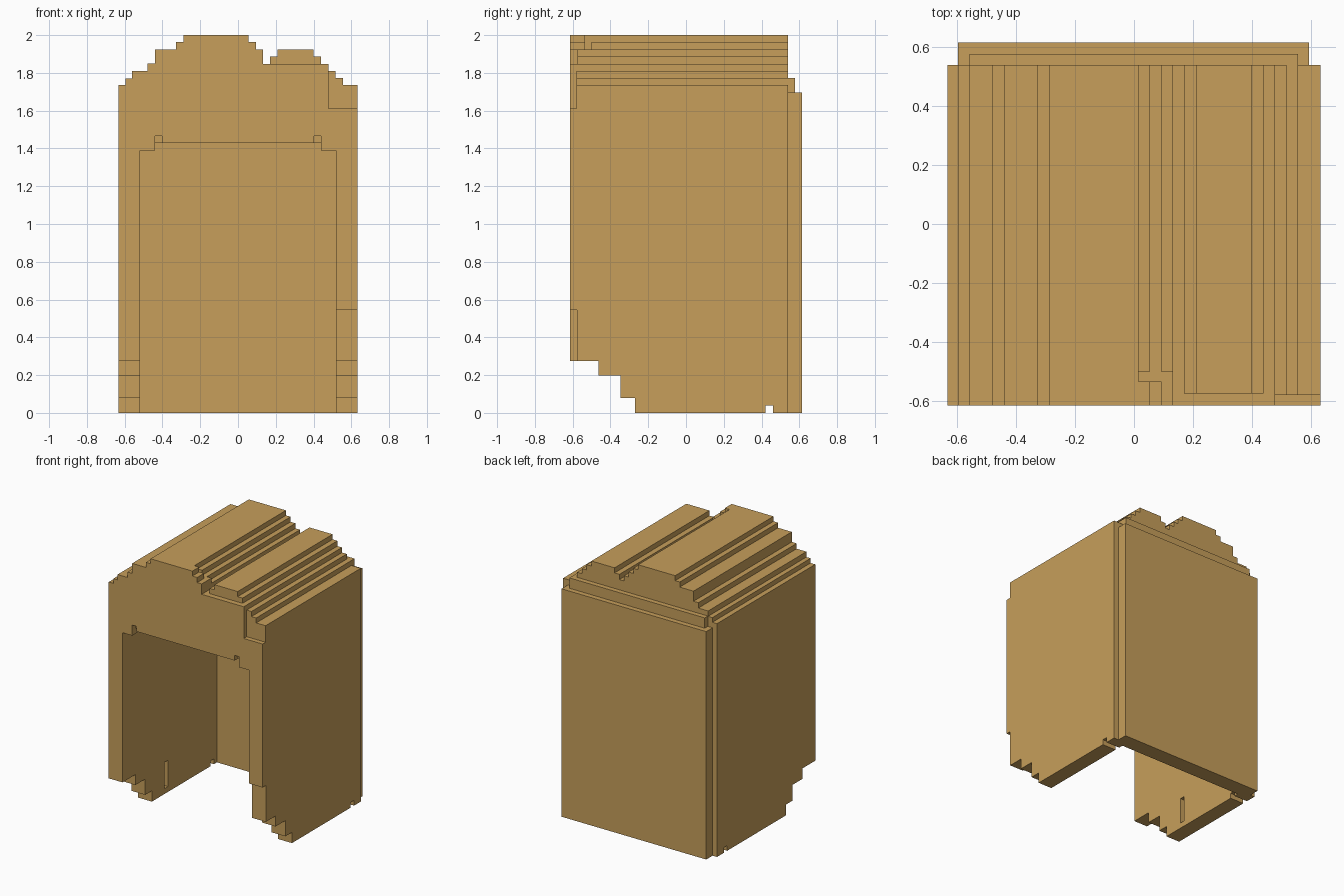
import bpy
import bmesh

if "Cube" in bpy.data.objects:
    bpy.data.objects.remove(bpy.data.objects["Cube"])

mat = bpy.data.materials.new("tan")
mat.diffuse_color = (0.57, 0.345, 0.104, 1)
mat.use_nodes = True
mat.node_tree.nodes["Principled BSDF"].inputs["Base Color"].default_value = mat.diffuse_color


def prism(name, pts, lo, hi, axis="y"):
    """Extrude a profile: (x, z) along y, or (y, z) along x."""
    def place(p, t):
        return (p[0], t, p[1]) if axis == "y" else (t, p[0], p[1])
    bm = bmesh.new()
    a = [bm.verts.new(place(p, lo)) for p in pts]
    b = [bm.verts.new(place(p, hi)) for p in pts]
    bm.faces.new(a)
    bm.faces.new(b[::-1])
    n = len(pts)
    for i in range(n):
        j = (i + 1) % n
        bm.faces.new((a[j], a[i], b[i], b[j]))
    bmesh.ops.recalc_face_normals(bm, faces=bm.faces)
    me = bpy.data.meshes.new(name)
    bm.to_mesh(me)
    bm.free()
    me.materials.append(mat)
    ob = bpy.data.objects.new(name, me)
    bpy.context.collection.objects.link(ob)
    return ob


def box(name, x0, x1, y0, y1, z0, z1):
    return prism(name, [(x0, z0), (x1, z0), (x1, z1), (x0, z1)], y0, y1)


def cut(target, cutter):
    cutter.hide_render = True
    cutter.hide_viewport = True
    cutter.display_type = "WIRE"
    m = target.modifiers.new(cutter.name, "BOOLEAN")
    m.operation = "DIFFERENCE"
    m.solver = "EXACT"
    m.object = cutter


F = -0.615  # front plane

# Main shell: stepped roof (right edge of each step, height)
steps = [(-0.595, 1.735), (-0.56, 1.77), (-0.48, 1.81), (-0.44, 1.85),
         (-0.327, 1.925), (-0.289, 1.963), (0.016, 2.0), (0.055, 1.963),
         (0.094, 1.925), (0.132, 1.887), (0.17, 1.848), (0.21, 1.887),
         (0.40, 1.925), (0.44, 1.887), (0.478, 1.848), (0.517, 1.81),
         (0.556, 1.772), (0.633, 1.735)]
outline = [(0.633, 0), (-0.633, 0)]
x = -0.633
for edge, z in steps:
    outline += [(x, z), (edge, z)]
    x = edge
shell = prism("shell", outline, F, 0.54)

# Doorway and hollow interior
cut(shell, prism("opening_cutter", [
    (-0.52, -0.1), (0.52, -0.1), (0.52, 1.388), (0.44, 1.388),
    (0.44, 1.428), (-0.44, 1.428), (-0.44, 1.388), (-0.52, 1.388)], -0.7, 0.495))

# Stepped lower front edge of both side walls
cut(shell, prism("stair_cutter", [
    (-0.7, -0.1), (-0.27, -0.1), (-0.27, 0.08), (-0.348, 0.08),
    (-0.348, 0.197), (-0.463, 0.197), (-0.463, 0.275), (-0.7, 0.275)],
    -0.8, 0.8, "x"))

# Notches in the walls, roof and lintel
cut(shell, box("right_wall_notch", 0.48, 0.7, -0.7, -0.577, 0.2, 0.545))
cut(shell, box("right_shoulder_notch", 0.478, 0.7, -0.7, -0.58, 1.612, 2.1))
cut(shell, box("roof_ledge_notch", 0.15, 0.46, -0.7, -0.575, 1.848, 2.1))
cut(shell, box("roof_pit", 0.016, 0.08, -0.535, -0.5, 1.925, 2.1))
cut(shell, box("foot_notch", -0.8, 0.8, 0.42, 0.46, -0.1, 0.039))
cut(shell, box("inner_slot", -0.56, -0.5, -0.12, -0.08, 0.04, 0.235))
for name, s in (("left", -1), ("right", 1)):
    a, b = sorted((s * 0.403, s * 0.44))
    cut(shell, box(name + "_lintel_notch", a, b, -0.7, -0.575, 1.40, 1.466))

# Front ridge blocks, one step further right than the roof behind
box("ridge_block_high", 0.016, 0.055, F, -0.535, 1.9, 2.0)
box("ridge_block_mid", 0.055, 0.094, F, -0.535, 1.9, 1.963)
box("ridge_block_low", 0.094, 0.132, F, -0.5, 1.86, 1.925)

# Layered back panel
box("back_panel_inner", -0.558, 0.556, 0.54, 0.577, 0, 1.772)
box("back_panel_outer", -0.597, 0.593, 0.54, 0.615, 0, 1.695)
